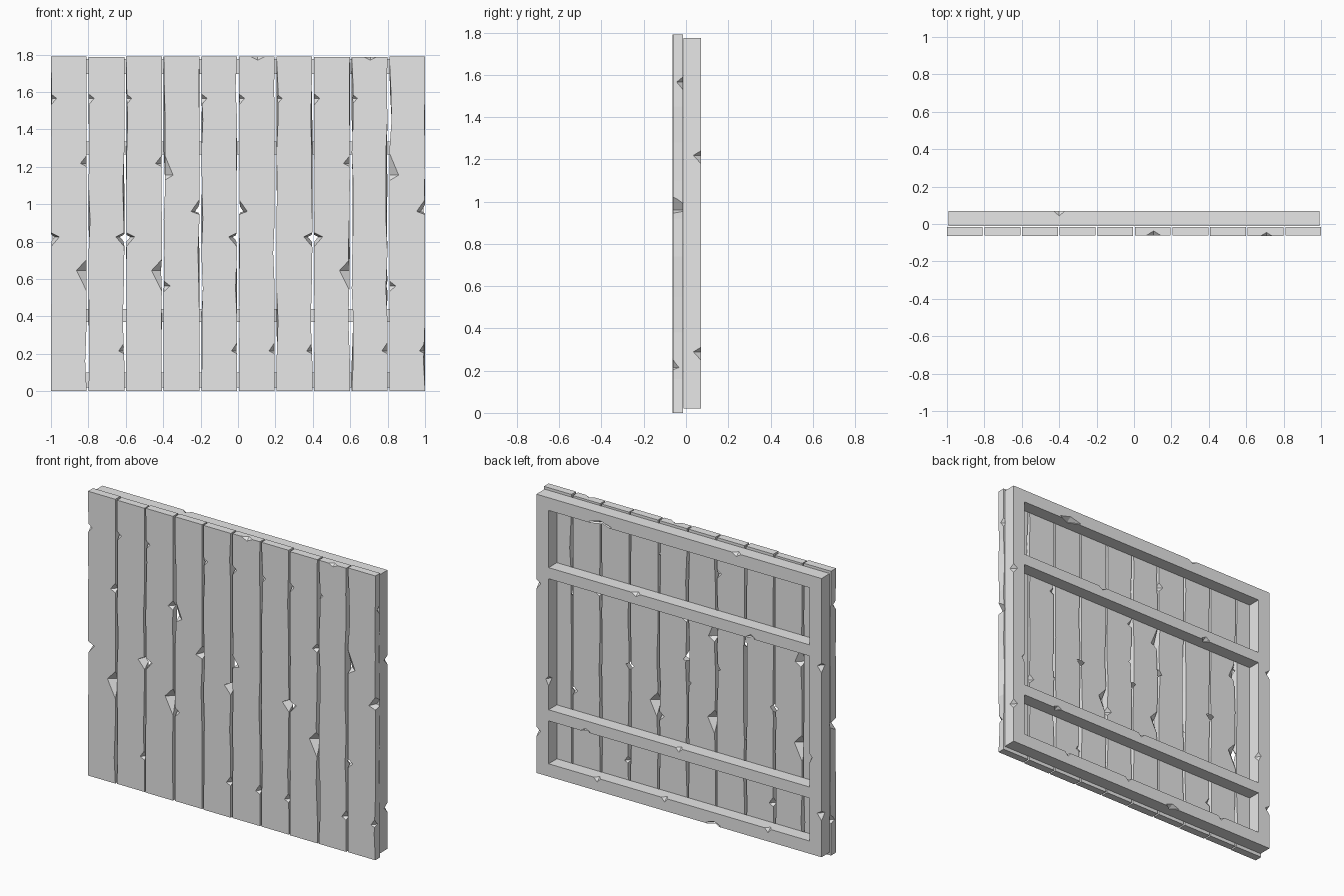
import bpy, bmesh, random
from mathutils import Vector

random.seed(4)
if "Cube" in bpy.data.objects:
    bpy.data.objects.remove(bpy.data.objects["Cube"])

GREY = (0.8, 0.8, 0.8, 1)
wood = bpy.data.materials.new("plain_grey_wood")
wood.use_nodes = True
wood.diffuse_color = GREY
wood.node_tree.nodes["Principled BSDF"].inputs["Base Color"].default_value = GREY


def make_object(name, bm):
    bmesh.ops.recalc_face_normals(bm, faces=bm.faces)
    mesh = bpy.data.meshes.new(name)
    bm.to_mesh(mesh)
    bm.free()
    mesh.materials.append(wood)
    obj = bpy.data.objects.new(name, mesh)
    bpy.context.collection.objects.link(obj)
    return obj


def add_chip(bm, centre, radius, skew=0.0):
    """Eight-sided diamond; centred on an edge it cuts a two-facet notch."""
    c, r = Vector(centre), Vector(radius)
    up = bm.verts.new(c + Vector((0, 0, r.z)))
    down = bm.verts.new(c - Vector((0, 0, r.z)))
    ring = [bm.verts.new(c + Vector((a * r.x, b * r.y, skew * r.z)))
            for a, b in ((1, 0), (0, 1), (-1, 0), (0, -1))]
    for i in range(4):
        bm.faces.new((ring[i], ring[i - 1], up))
        bm.faces.new((ring[i - 1], ring[i], down))


def carve(obj, chips):
    """Cut all diamonds out of the part and bake the result."""
    if not chips:
        return
    bm = bmesh.new()
    for chip in chips:
        add_chip(bm, *chip)
    cutter = make_object("chip_cutter", bm)
    cutter.hide_render = True
    mod = obj.modifiers.new("chips", 'BOOLEAN')
    mod.operation = 'DIFFERENCE'
    mod.solver = 'EXACT'
    mod.object = cutter
    graph = bpy.context.evaluated_depsgraph_get()
    baked = bpy.data.meshes.new_from_object(obj.evaluated_get(graph))
    obj.modifiers.clear()
    obj.data = baked
    bpy.data.objects.remove(cutter)


# Planks: ten upright boards with uneven sides
PITCH, WIDTH, BACK, TOP = 0.201, 0.191, -0.015, 1.79
LEVELS = (0, 0.16, 0.38, 0.55, 0.74, 0.92, 1.1, 1.28, 1.45, 1.62, 1)


def make_plank(index):
    x0 = -1 + index * PITCH
    front = -0.065 + random.choice((0, 0.003, 0.007))
    top = TOP - random.choice((0, 0, 0.004))
    bm = bmesh.new()
    loops = []
    for k, level in enumerate(LEVELS):
        end = k in (0, len(LEVELS) - 1)
        z = top if k == len(LEVELS) - 1 else level
        wear = [0 if end else random.choice((0, 0, 0.003, 0.008)) for _ in range(4)]
        if index == 9 and 1.4 < z < 1.5:
            wear[0] = wear[3] = 0.012
        corners = ((x0 + wear[0], front), (x0 + WIDTH - wear[1], front),
                   (x0 + WIDTH - wear[2], BACK), (x0 + wear[3], BACK))
        loops.append([bm.verts.new((x, y, z)) for x, y in corners])
    for low, high in zip(loops, loops[1:]):
        for i in range(4):
            j = (i + 1) % 4
            bm.faces.new((low[i], low[j], high[j], high[i]))
    bm.faces.new(loops[0][::-1])
    bm.faces.new(loops[-1])
    return make_object(f"plank_{index + 1}", bm), x0, front


# Chip kinds: height, radii, skew
CHIPS = {
    "upper": (1.56, (0.03, 0.03, 0.03), 0.2),
    "mid": (1.23, (0.034, 0.035, 0.03), -0.4),
    "long_high": (1.2, (0.05, 0.04, 0.075), -0.6),
    "hole_high": (0.985, (0.045, 0.1, 0.04), -0.6),
    "hole_low": (0.81, (0.045, 0.1, 0.038), 0.4),
    "long_low": (0.62, (0.055, 0.04, 0.085), 0.3),
    "small": (0.56, (0.034, 0.035, 0.03), 0.1),
    "low": (0.23, (0.03, 0.035, 0.03), -0.5),
}
# Planks carrying each kind on the front left, front right, back left, back right
PLACES = {
    "upper": ((0, 1, 2, 4, 5, 6, 7, 8), (), (), (3, 9)),
    "mid": ((), (0, 2, 7), (5, 8), ()),
    "long_high": ((3, 9), (), (1, 4), ()),
    "hole_high": ((5,), (3, 9), (), ()),
    "hole_low": ((0, 2, 7), (1, 4, 6), (), ()),
    "long_low": ((), (0, 2, 7), (1, 4, 6), ()),
    "small": ((3, 9), (), (), (5, 8)),
    "low": ((), (1, 4, 5, 6, 8, 9), (0, 2, 7), ()),
}

for n in range(10):
    plank, left, front = make_plank(n)
    chips = []
    for kind, places in PLACES.items():
        z, radius, skew = CHIPS[kind]
        for spot, members in enumerate(places):
            if n in members:
                x = left + WIDTH * (spot % 2)
                y = front if spot < 2 else BACK
                chips.append(((x, y, z), radius, skew))
    # Nicks in the top edge
    if n in (5, 8):
        chips.append(((left + 0.1, front, TOP), (0.04, 0.025, 0.02), 0))
    carve(plank, chips)


# Back frame: two posts, top and bottom rails, two crossbars
FRONT_Y, BACK_Y = -0.012, 0.07
LOW, HIGH, SIDE, THICK = 0.02, 1.775, 0.993, 0.085


def beam(name, xs, zs, chips=()):
    bm = bmesh.new()
    bmesh.ops.create_cube(bm, size=1)
    for v in bm.verts:
        v.co = (xs[v.co.x > 0], (FRONT_Y, BACK_Y)[v.co.y > 0], zs[v.co.z > 0])
    obj = make_object(name, bm)
    carve(obj, [((x, BACK_Y, z), (r, 0.035, h), 0.3) for x, z, r, h in chips])


inner = SIDE - THICK
S = 0.03
for side, name in ((1, "left_post"), (-1, "right_post")):
    xs = sorted((side * SIDE, side * inner))
    beam(name, xs, (LOW, HIGH),
         [(side * SIDE, 1.21, S, S), (side * SIDE, 0.28, S, S),
          (side * inner, 0.62, 0.02, S)])

span = (-inner, inner)
beam("top_rail", span, (HIGH - 0.08, HIGH),
     [(0.55, HIGH - 0.08, 0.08, S), (-0.4, HIGH, 0.04, 0.02)])
beam("bottom_rail", span, (LOW, LOW + 0.08),
     [(0.57, LOW + 0.08, S, 0.025), (0.1, LOW + 0.08, S, 0.025),
      (-0.62, LOW + 0.08, S, 0.025), (-0.24, LOW, 0.05, 0.025)])
beam("upper_crossbar", span, (1.265, 1.335),
     [(-0.5, 1.265, S, 0.025), (0.3, 1.335, 0.04, 0.02)])
beam("lower_crossbar", span, (0.37, 0.44),
     [(0, 0.44, S, 0.025), (0.65, 0.37, S, 0.02)])
